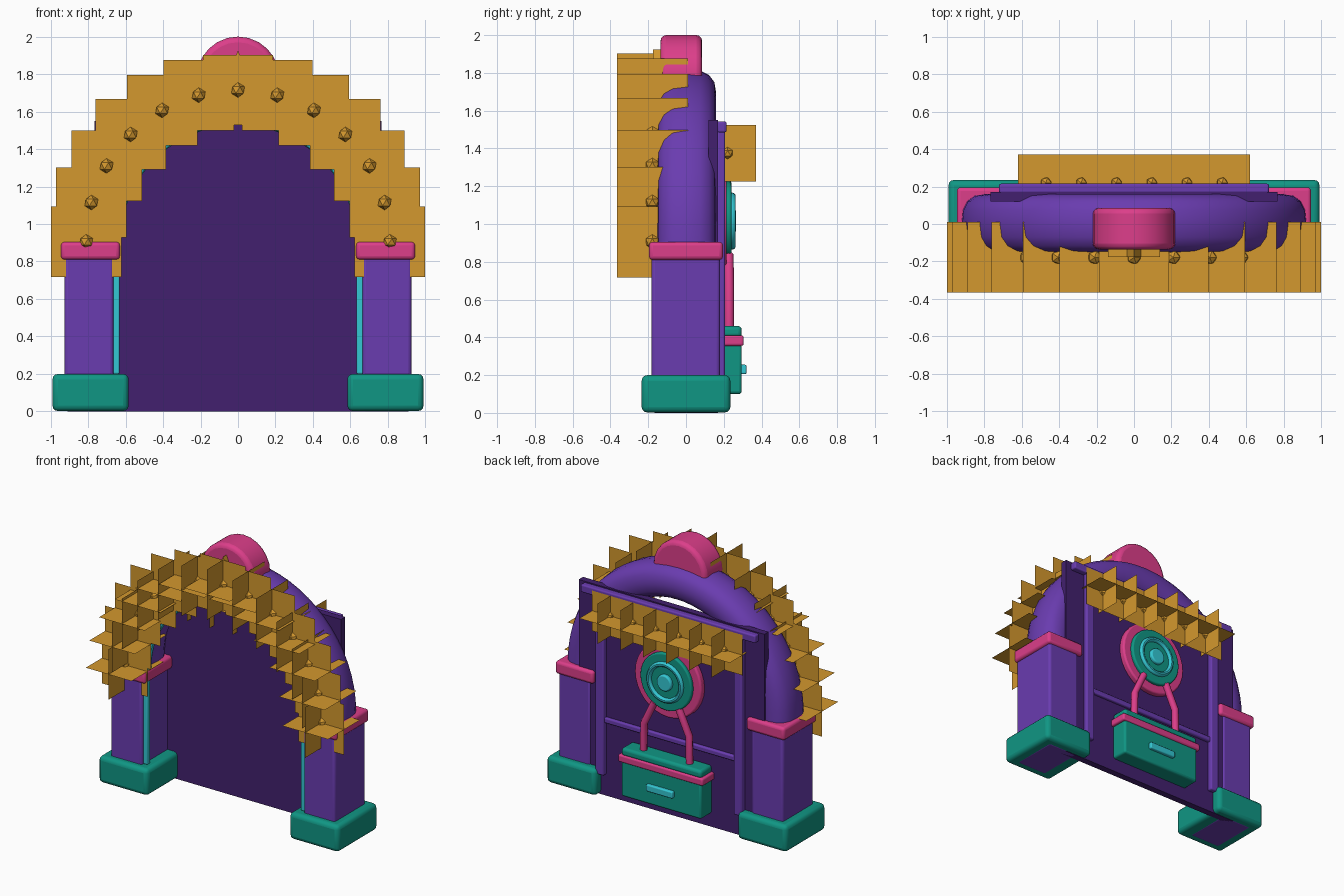
import bpy, bmesh, math
from mathutils import Vector, Matrix

if "Cube" in bpy.data.objects:
    bpy.data.objects.remove(bpy.data.objects["Cube"])


def srgb(r, g, b):
    return tuple(((c / 255 + 0.055) / 1.055) ** 2.4 for c in (r, g, b)) + (1.0,)


def material(name, *rgb):
    m = bpy.data.materials.new(name)
    m.diffuse_color = srgb(*rgb)
    m.use_nodes = True
    m.node_tree.nodes["Principled BSDF"].inputs["Base Color"].default_value = m.diffuse_color
    return m


PURPLE = material("purple", 106, 60, 176)
DARK = material("dark_purple", 66, 32, 110)
GOLD = material("gold", 212, 152, 46)
PINK = material("pink", 220, 62, 138)
TEAL = material("teal", 16, 150, 132)
CYAN = material("cyan", 52, 200, 212)


def finish(name, bm, mat, bevel=0.0, smooth=True):
    bmesh.ops.recalc_face_normals(bm, faces=bm.faces)
    me = bpy.data.meshes.new(name)
    bm.to_mesh(me)
    bm.free()
    ob = bpy.data.objects.new(name, me)
    bpy.context.collection.objects.link(ob)
    me.materials.append(mat)
    if bevel:
        mod = ob.modifiers.new("bevel", "BEVEL")
        mod.width = bevel
        mod.segments = 3
        mod.limit_method = "ANGLE"
    if smooth:
        bpy.ops.object.select_all(action="DESELECT")
        ob.select_set(True)
        bpy.context.view_layer.objects.active = ob
        bpy.ops.object.shade_smooth_by_angle(angle=math.radians(35))
    return ob


def box(name, x, y, z, mat, bevel=0.0):
    """Box from (min, max) pairs."""
    bm = bmesh.new()
    bmesh.ops.create_cube(bm, size=1)
    for v in bm.verts:
        v.co = [(a + b) / 2 + c * (b - a) for (a, b), c in zip((x, y, z), v.co)]
    return finish(name, bm, mat, bevel)


def drum(name, r, y, z, mat, bevel=0.0, segs=32):
    """Cylinder along y, centred on x = 0."""
    bm = bmesh.new()
    bmesh.ops.create_cone(bm, cap_ends=True, segments=segs, radius1=r, radius2=r, depth=y[1] - y[0])
    bmesh.ops.transform(bm, verts=bm.verts, matrix=Matrix.Translation((0, (y[0] + y[1]) / 2, z))
                        @ Matrix.Rotation(math.pi / 2, 4, "X"))
    return finish(name, bm, mat, bevel)


def sweep(name, radius, ry, rr, y, z, mat, arc=math.pi, steps=32, sides=16, power=2.0):
    """Rounded section swept round the y axis: a half arch or a full ring."""
    closed = arc > 6
    bm = bmesh.new()
    rings = []
    for i in range(steps if closed else steps + 1):
        a = arc * i / steps
        ring = []
        for j in range(sides):
            t = 2 * math.pi * j / sides
            c, s = [math.copysign(abs(f) ** (2 / power), f) for f in (math.cos(t), math.sin(t))]
            r = radius + rr * c
            ring.append(bm.verts.new((r * math.cos(a), y + ry * s, z + r * math.sin(a))))
        rings.append(ring)
    pairs = list(zip(rings, rings[1:])) + ([(rings[-1], rings[0])] if closed else [])
    for p, q in pairs:
        for j in range(sides):
            k = (j + 1) % sides
            bm.faces.new((p[j], p[k], q[k], q[j]))
    if not closed:
        bm.faces.new(rings[0])
        bm.faces.new(rings[-1])
    return finish(name, bm, mat)


def tube(name, points, r, mat):
    cu = bpy.data.curves.new(name, "CURVE")
    cu.dimensions = "3D"
    cu.bevel_depth = r
    cu.bevel_resolution = 2
    cu.use_fill_caps = True
    sp = cu.splines.new("POLY")
    sp.points.add(len(points) - 1)
    for p, co in zip(sp.points, points):
        p.co = (*co, 1)
    cu.materials.append(mat)
    ob = bpy.data.objects.new(name, cu)
    bpy.context.collection.objects.link(ob)
    return ob


def bulb(name, centre, r, half):
    """Faceted bulb with three crossed square glow planes."""
    bm = bmesh.new()
    bmesh.ops.create_icosphere(bm, subdivisions=1, radius=r, matrix=Matrix.Translation(centre))
    finish(name, bm, GOLD, smooth=False)
    bm = bmesh.new()
    for axis in ("X", "Y", None):
        rot = Matrix.Rotation(math.pi / 2, 4, axis) if axis else Matrix.Identity(4)
        bmesh.ops.create_grid(bm, x_segments=1, y_segments=1, size=half,
                              matrix=Matrix.Translation(centre) @ rot)
    finish(name + "_glow", bm, GOLD, smooth=False)


def mirrored(s, a, b):
    return tuple(sorted((s * a, s * b)))


# Pillars, with base, capital and inner light strip
for s, side in ((-1, "left"), (1, "right")):
    box(side + "_base", mirrored(s, 0.583, 0.99), (-0.235, 0.235), (0.002, 0.2), TEAL, 0.03)
    box(side + "_pillar", mirrored(s, 0.665, 0.925), (-0.182, 0.18), (0, 0.85), PURPLE, 0.018)
    box(side + "_capital", mirrored(s, 0.63, 0.945), (-0.196, 0.196), (0.81, 0.905), PINK, 0.02)
    box(side + "_light_strip", mirrored(s, 0.632, 0.672), (-0.165, -0.125), (0.2, 0.82), CYAN, 0.008)

# Arch and its inner light trim
sweep("arch", 0.79, 0.157, 0.13, 0.003, 0.9, PURPLE, power=2.5)
sweep("arch_light_trim", 0.648, 0.02, 0.02, -0.13, 0.9, CYAN, sides=8)

# Keystone with a star on its front
drum("keystone", 0.22, (-0.135, 0.085), 1.78, PINK, 0.03, 24)
bm = bmesh.new()
front = []
for i in range(10):
    r = 0.145 if i % 2 == 0 else 0.065
    a = math.pi / 2 + i * math.pi / 5
    front.append(bm.verts.new((r * math.cos(a), -0.176, 1.78 + r * math.sin(a))))
face = bm.faces.new(front)
ext = bmesh.ops.extrude_face_region(bm, geom=[face])
bmesh.ops.translate(bm, vec=(0, 0.05, 0), verts=[v for v in ext["geom"] if isinstance(v, bmesh.types.BMVert)])
finish("keystone_star", bm, GOLD, smooth=False)

# Bulbs round the front of the arch
for i in range(13):
    a = math.radians(15 * i)
    bulb("arch_bulb", Vector((0.81 * math.cos(a), -0.178, 0.905 + 0.81 * math.sin(a))), 0.04, 0.188)

# Back panel with frame
box("back_panel", (-0.765, 0.765), (0.12, 0.17), (0, 1.55), DARK)
box("frame_top", (-0.72, 0.72), (0.165, 0.215), (1.485, 1.543), PURPLE, 0.01)
box("frame_rail", (-0.57, 0.57), (0.165, 0.195), (0.55, 0.59), PURPLE, 0.01)
for s, side in ((-1, "left"), (1, "right")):
    box(side + "_frame_post", mirrored(s, 0.535, 0.605), (0.165, 0.207), (0.16, 1.5), PURPLE, 0.01)

# Bulbs along the back
for i in range(6):
    bulb("back_bulb", Vector((-0.47 + 0.188 * i, 0.22, 1.375)), 0.032, 0.15)

# Round dial on the back
drum("dial_rim", 0.275, (0.165, 0.215), 1.015, PINK, 0.012)
drum("dial_face", 0.212, (0.17, 0.24), 1.015, TEAL, 0.01)
sweep("dial_ring", 0.133, 0.02, 0.018, 0.243, 1.015, CYAN, arc=2 * math.pi, sides=10)
drum("dial_hub", 0.06, (0.2, 0.265), 1.015, CYAN, 0.01, 20)

# Chest on the back, joined to the dial by two pipes
box("chest", (-0.33, 0.33), (0.16, 0.295), (0.1, 0.37), TEAL, 0.015)
box("chest_band", (-0.35, 0.35), (0.16, 0.305), (0.355, 0.41), PINK, 0.012)
box("chest_lid", (-0.33, 0.33), (0.16, 0.295), (0.4, 0.46), TEAL, 0.02)
box("chest_slot", (-0.11, 0.11), (0.28, 0.32), (0.205, 0.255), CYAN, 0.008)
for s, side in ((-1, "left"), (1, "right")):
    tube(side + "_pipe", [(s * 0.19, 0.228, 0.43), (s * 0.185, 0.228, 0.66), (s * 0.1, 0.226, 0.84)], 0.026, PINK)
